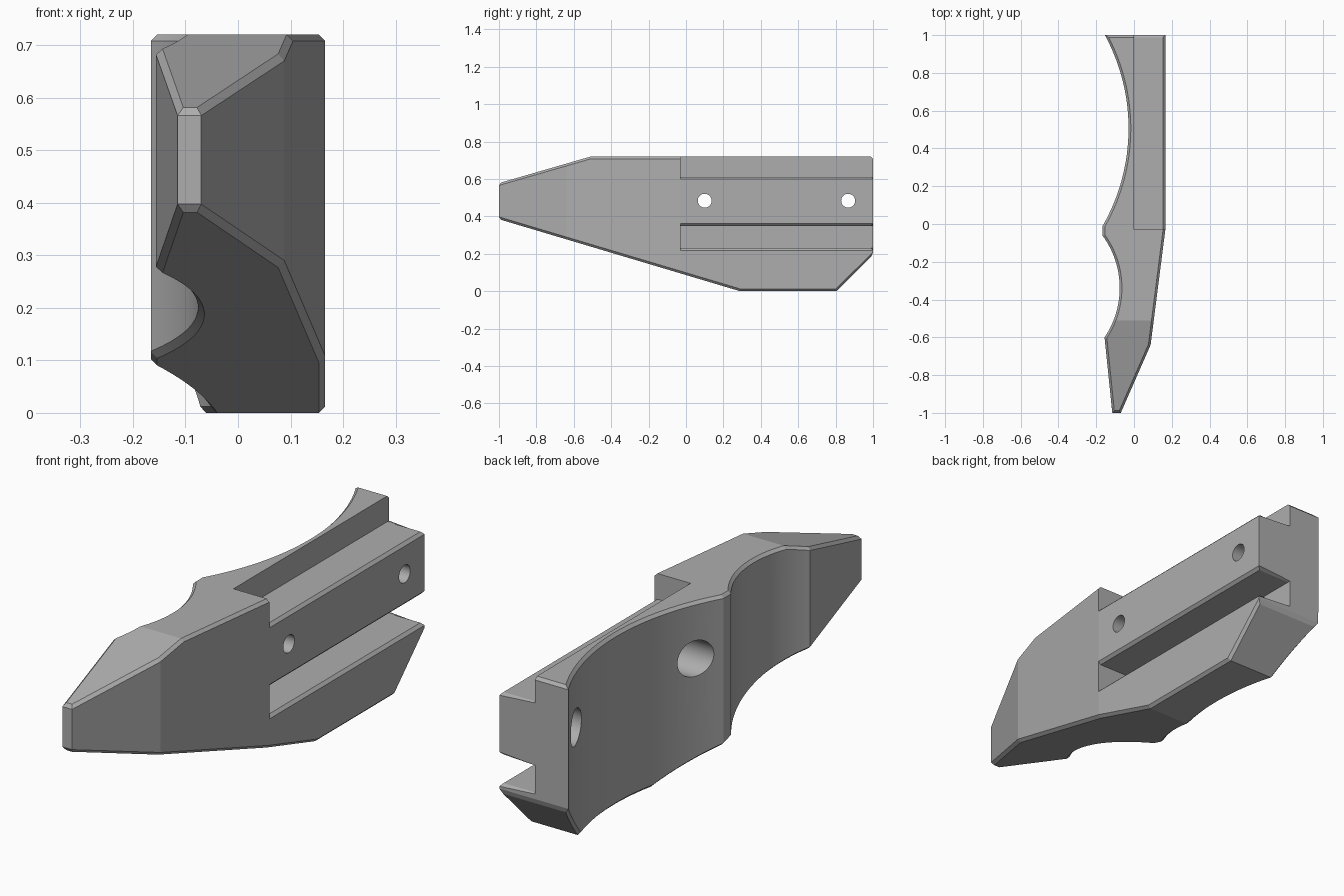
import bpy, bmesh, math
from mathutils import Vector, Matrix

if "Cube" in bpy.data.objects:
    bpy.data.objects.remove(bpy.data.objects["Cube"])

grey = bpy.data.materials.new("plain grey")
grey.use_nodes = True
GREY = (0.42, 0.42, 0.42, 1)
grey.diffuse_color = GREY
for node in grey.node_tree.nodes:
    if node.type == 'BSDF_PRINCIPLED':
        node.inputs["Base Color"].default_value = GREY


def finish(name, bm):
    bmesh.ops.recalc_face_normals(bm, faces=bm.faces[:])
    mesh = bpy.data.meshes.new(name)
    bm.to_mesh(mesh)
    bm.free()
    mesh.materials.append(grey)
    ob = bpy.data.objects.new(name, mesh)
    bpy.context.collection.objects.link(ob)
    return ob


def extrude(name, points, direction):
    bm = bmesh.new()
    face = bm.faces.new([bm.verts.new(p) for p in points])
    ext = bmesh.ops.extrude_face_region(bm, geom=[face])
    verts = [g for g in ext["geom"] if isinstance(g, bmesh.types.BMVert)]
    bmesh.ops.translate(bm, verts=verts, vec=direction)
    return finish(name, bm)


def box(name, low, high):
    (x0, y0, z0), (x1, y1, z1) = low, high
    base = [(x0, y0, z0), (x1, y0, z0), (x1, y1, z0), (x0, y1, z0)]
    return extrude(name, base, (0, 0, z1 - z0))


def drill(name, radius, x0, x1, y, z):
    bm = bmesh.new()
    place = Matrix.Translation(((x0 + x1) / 2, y, z)) @ Matrix.Rotation(math.pi / 2, 4, 'Y')
    bmesh.ops.create_cone(bm, cap_ends=True, segments=96, radius1=radius,
                          radius2=radius, depth=x1 - x0, matrix=place)
    return finish(name, bm)


def combine(target, tool, operation):
    mod = target.modifiers.new("cut", 'BOOLEAN')
    mod.operation, mod.object, mod.solver = operation, tool, 'EXACT'
    bpy.context.view_layer.objects.active = target
    bpy.ops.object.modifier_apply(modifier=mod.name)
    bpy.data.objects.remove(tool)


def arc(start, end, sag, steps=32):
    """Circular arc in plan, bowed towards +x by sag."""
    a, b = Vector(start), Vector(end)
    chord = b - a
    half = chord.length / 2
    radius = (half * half + sag * sag) / (2 * sag)
    side = Vector((-chord.y, chord.x)).normalized()
    if side.x < 0:
        side = -side
    centre = (a + b) / 2 + side * (sag - radius)
    sweep = math.asin(half / radius)
    along = chord.normalized()
    pts = []
    for i in range(steps + 1):
        t = sweep * (2 * i / steps - 1)
        pts.append(centre + along * radius * math.sin(t) + side * radius * math.cos(t))
    return pts


# Body: plan outline crossed with side outline
plan = [(-0.115, -1), (-0.07, -1), (0.088, -0.64), (0.166, -0.03), (0.166, 1)]
plan += [tuple(p) for p in arc((-0.154, 1), (-0.166, -0.01), 0.131)]
plan += [tuple(p) for p in arc((-0.166, -0.062), (-0.156, -0.6), 0.085)]
side = [(-1, 0.385), (0.29, 0), (0.805, 0), (1.1, 0.295), (1.1, 0.72), (-0.51, 0.72), (-1, 0.578)]
body = extrude("grip_body", [(x, y, -0.1) for x, y in plan], (0, 0, 1))
outline = extrude("side_outline", [(-0.5, y, z) for y, z in
                  [(-1.1, 0.385 + 0.03)] + side[1:6] + [(-1.1, 0.549)]], (1, 0, 0))
combine(body, outline, 'INTERSECT')

# Top rebate and lower slot
for name, low, high in (("top_rebate", 0.612, 0.9), ("lower_slot", 0.23, 0.35)):
    combine(body, box(name, (0, -0.03, low), (0.4, 1.2, high)), 'DIFFERENCE')

# Chamfer the outer edges between walls and top or bottom faces
bm = bmesh.new()
bm.from_mesh(body.data)
bmesh.ops.remove_doubles(bm, verts=bm.verts[:], dist=0.0001)
bmesh.ops.dissolve_limit(bm, angle_limit=0.005, verts=bm.verts[:], edges=bm.edges[:])
bmesh.ops.recalc_face_normals(bm, faces=bm.faces[:])


def is_outer(edge):
    if len(edge.link_faces) != 2 or not edge.is_convex:
        return False
    flat = sorted(abs(f.normal.z) for f in edge.link_faces)
    mid = (edge.verts[0].co + edge.verts[1].co) / 2
    inner = abs(mid.x) < 0.003 and mid.y > -0.03 and abs(edge.verts[0].co.x) < 0.003
    entry = all(abs(v.co.y + 0.03) < 0.001 for v in edge.verts)
    return flat[0] < 0.01 and flat[1] > 0.1 and not inner and not entry


bmesh.ops.bevel(bm, geom=[e for e in bm.edges if is_outer(e)], offset=0.012,
                offset_type='OFFSET', segments=1, affect='EDGES', clamp_overlap=False)
bm.to_mesh(body.data)
bm.free()

# Screw holes with wide counterbores on the curved side
for y in (0.1, 0.867):
    combine(body, drill("screw_hole", 0.037, -0.4, 0.4, y, 0.484), 'DIFFERENCE')
    combine(body, drill("counterbore", 0.075, -0.4, 0.04, y, 0.484), 'DIFFERENCE')

# Smooth the curves, keep the facets crisp
for ob in bpy.context.selected_objects:
    ob.select_set(False)
body.select_set(True)
bpy.context.view_layer.objects.active = body
bpy.ops.object.shade_smooth_by_angle(angle=math.radians(5))
